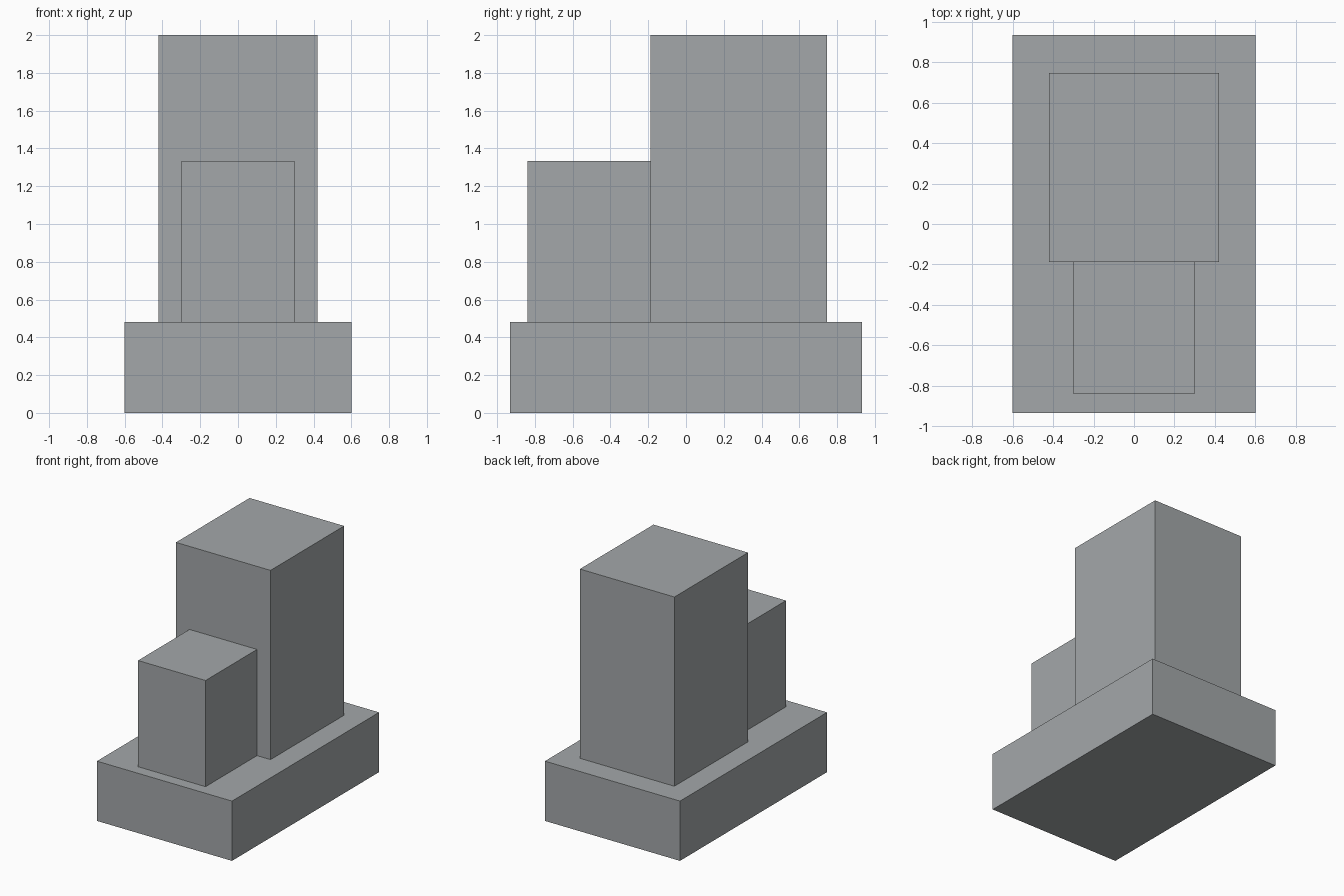
import bpy
import bmesh
from mathutils import Vector

default_cube = bpy.data.objects.get("Cube")
if default_cube:
    bpy.data.objects.remove(default_cube, do_unlink=True)

# Single plain grey
grey = bpy.data.materials.new("stone_grey")
grey.use_nodes = True
colour = (0.37, 0.39, 0.40, 1.0)
grey.diffuse_color = colour
grey.node_tree.nodes["Principled BSDF"].inputs["Base Color"].default_value = colour


def add_block(name, low, high):
    """Box spanning two opposite corners."""
    low, high = Vector(low), Vector(high)
    bm = bmesh.new()
    bmesh.ops.create_cube(bm, size=1)
    bmesh.ops.scale(bm, vec=high - low, verts=bm.verts)
    mesh = bpy.data.meshes.new(name)
    bm.to_mesh(mesh)
    bm.free()
    mesh.materials.append(grey)
    block = bpy.data.objects.new(name, mesh)
    block.location = (low + high) / 2
    bpy.context.collection.objects.link(block)
    return block


BASE_TOP = 0.48
TOWER_FRONT = -0.187

# Wide base, tall rear tower, and lower block against the tower's front
add_block("base", (-0.6, -0.933, 0), (0.6, 0.933, BASE_TOP))
add_block("tower", (-0.42, TOWER_FRONT, BASE_TOP), (0.42, 0.747, 2))
add_block("front_block", (-0.3, -0.84, BASE_TOP), (0.3, TOWER_FRONT, 1.333))
